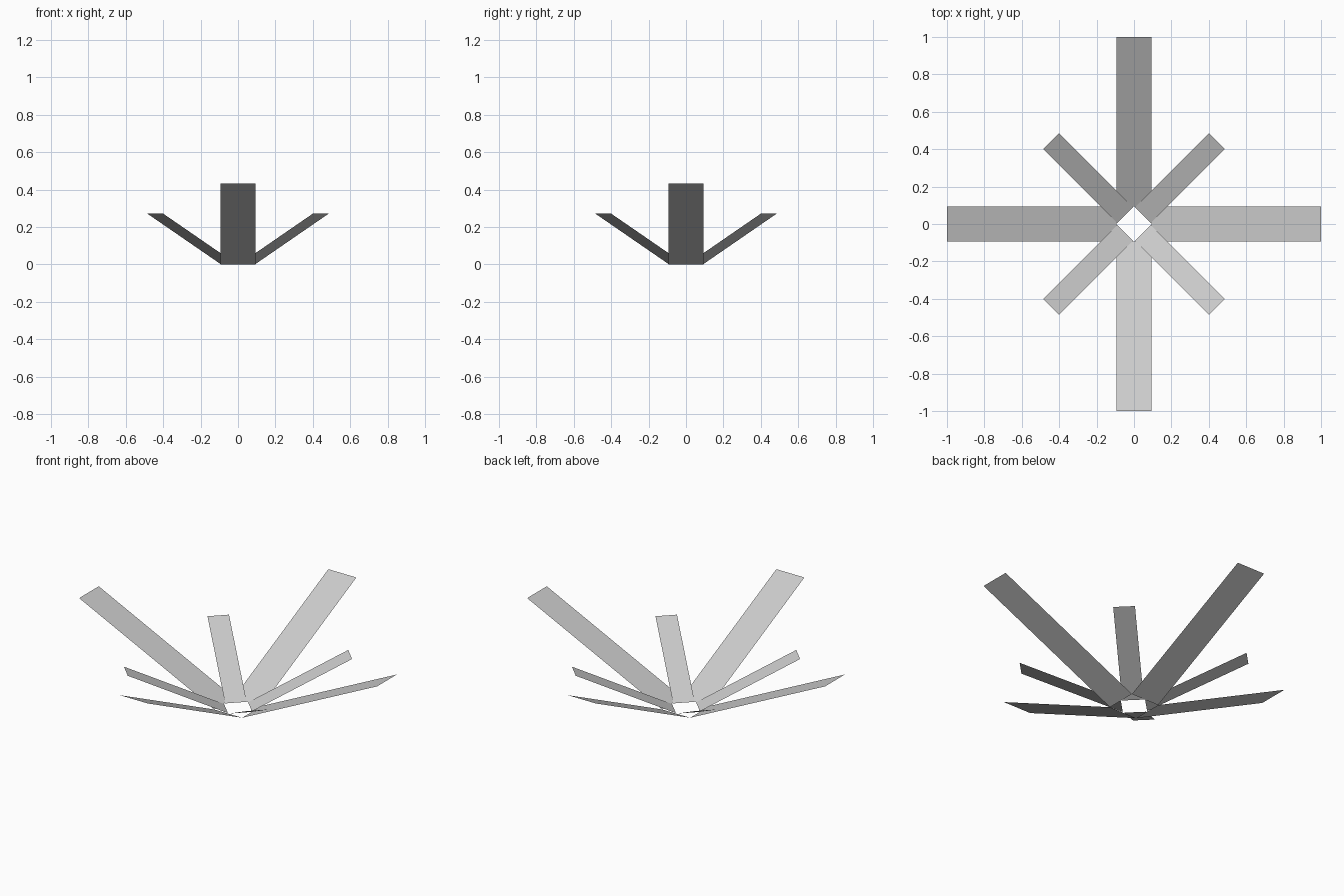
import bpy
import math

cube = bpy.data.objects.get("Cube")
if cube:
    bpy.data.objects.remove(cube, do_unlink=True)

# Single flat colour
grey = bpy.data.materials.new("light_grey")
grey.use_nodes = True
colour = (0.604, 0.604, 0.604, 1)
grey.diffuse_color = colour
grey.node_tree.nodes["Principled BSDF"].inputs["Base Color"].default_value = colour


def blade(name, angle, inner, outer, half_width, height):
    """Flat strip rising outwards from the open centre, turned about z."""
    verts = [(inner, -half_width, 0), (outer, -half_width, height),
             (outer, half_width, height), (inner, half_width, 0)]
    mesh = bpy.data.meshes.new(name)
    mesh.from_pydata(verts, [], [(0, 1, 2, 3)])
    mesh.materials.append(grey)
    obj = bpy.data.objects.new(name, mesh)
    obj.rotation_euler.z = math.radians(angle)
    bpy.context.collection.objects.link(obj)


# Four long blades along the axes, four short ones on the diagonals
long_names = ["left", "back", "right", "front"]
short_names = ["back_left", "back_right", "front_right", "front_left"]
for i in range(4):
    blade("long_blade_" + long_names[i], 90 * i, 0.094, 1.0, 0.094, 0.433)
    blade("short_blade_" + short_names[i], 90 * i + 45, 0.067, 0.626, 0.06, 0.272)
